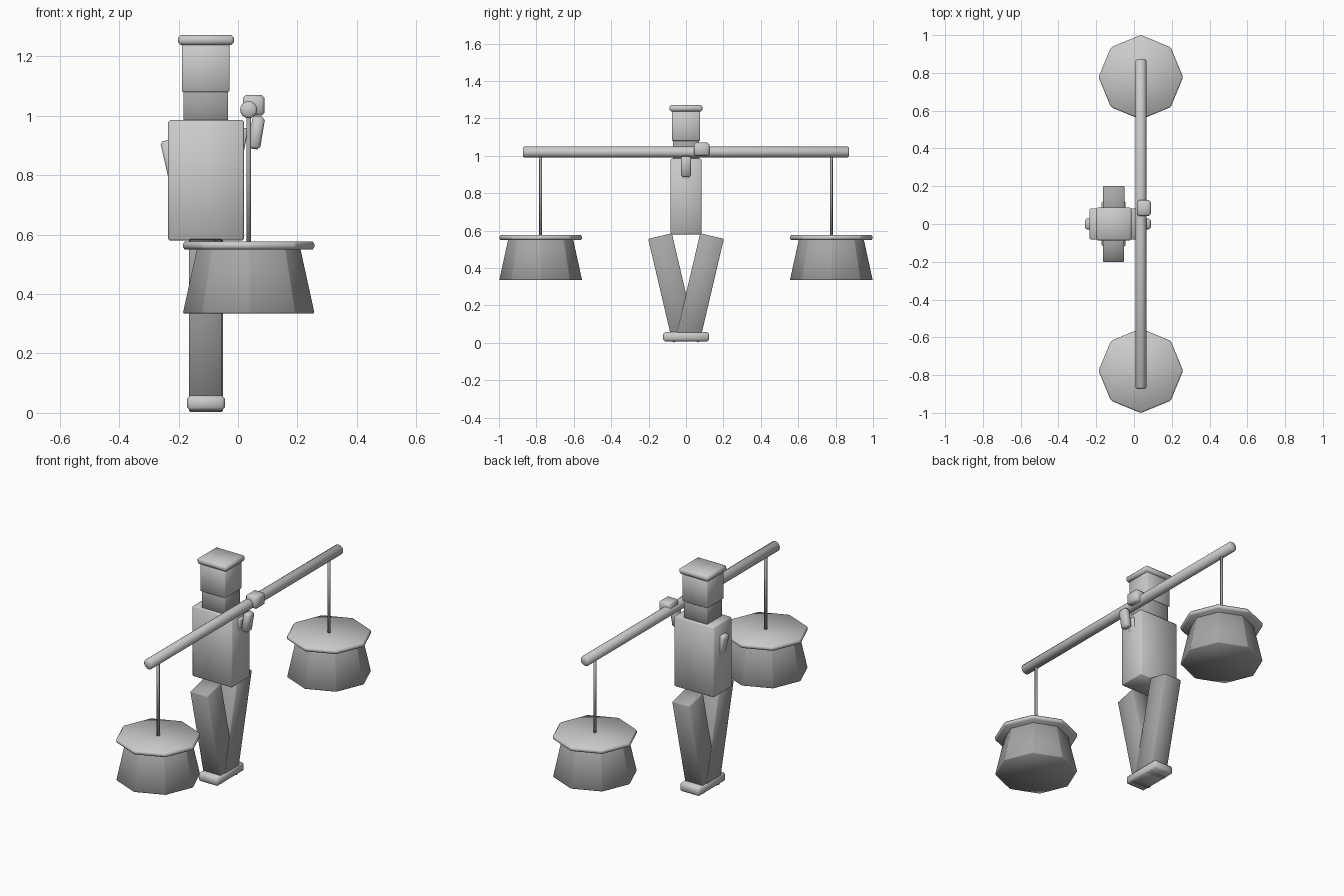
import bpy
from math import radians, atan2, hypot

if "Cube" in bpy.data.objects:
    bpy.data.objects.remove(bpy.data.objects["Cube"])

# Shades of grey: light (torso, pole, cap), medium (head, lids, feet), dark (legs, neck, buckets)
SHADES = {}
for key, v in (("light", 0.66), ("medium", 0.55), ("dark", 0.38)):
    SHADES[key] = bpy.data.materials.new(key + "_grey")
    SHADES[key].diffuse_color = (v, v, v, 1)


def finish(ob, name, shade, bevel):
    # One-step chamfer shaded smooth, giving soft gradients over the faces
    ob.name = name
    bpy.ops.object.transform_apply(location=False, rotation=False, scale=True)
    ob.data.materials.append(SHADES[shade])
    if bevel:
        m = ob.modifiers.new("bevel", 'BEVEL')
        m.width, m.segments = bevel, 1
        m.limit_method = 'ANGLE'
        m.angle_limit = radians(30)
    bpy.ops.object.shade_smooth()
    return ob


def box(name, lo, hi, shade, bevel):
    bpy.ops.mesh.primitive_cube_add(size=1, location=[(a + b) / 2 for a, b in zip(lo, hi)])
    ob = bpy.context.object
    ob.scale = [b - a for a, b in zip(lo, hi)]
    return finish(ob, name, shade, bevel)


def limb(name, a, b, sx, sy, shade, bevel):
    # Box running from point a to point b, tilted about x or y only
    bpy.ops.mesh.primitive_cube_add(size=1, location=[(p + q) / 2 for p, q in zip(a, b)])
    ob = bpy.context.object
    dx, dy, dz = (q - p for p, q in zip(a, b))
    ob.scale = (sx, sy, hypot(dx, dy, dz))
    ob = finish(ob, name, shade, bevel)
    ob.rotation_euler = (-atan2(dy, dz), atan2(dx, dz), 0)
    return ob


def cone(name, loc, r1, r2, depth, sides, shade, bevel=0.0, rot=(0, 0, 0)):
    bpy.ops.mesh.primitive_cone_add(vertices=sides, radius1=r1, radius2=r2,
                                    depth=depth, location=loc, rotation=rot)
    return finish(bpy.context.object, name, shade, bevel)


# Figure: torso, neck, head, cap
box("torso", (-0.235, -0.083, 0.58), (0.02, 0.083, 0.985), "light", 0.006)
box("neck", (-0.184, -0.07, 0.975), (-0.033, 0.07, 1.1), "dark", 0.003)
box("head", (-0.189, -0.075, 1.08), (-0.029, 0.075, 1.245), "medium", 0.003)
box("cap", (-0.202, -0.088, 1.237), (-0.013, 0.088, 1.272), "light", 0.01)

# Legs in a V, meeting in one foot block (slightly offset so they overlap cleanly)
for side, s in (("front", -1), ("back", 1)):
    limb(side + "_leg", (-0.108 + s * 0.001, s * 0.009, 0.017),
         (-0.108 + s * 0.001, s * 0.139, 0.571), 0.112, 0.13, "dark", 0.004)
box("foot", (-0.171, -0.122, 0.008), (-0.044, 0.124, 0.058), "medium", 0.01)

# Arms: one tucked against the body, one raised to the pole
limb("left_arm", (-0.195, 0, 0.74), (-0.235, 0, 0.918), 0.055, 0.056, "medium", 0.008)
limb("right_upper_arm", (-0.01, 0, 0.83), (0.015, 0, 0.96), 0.04, 0.056, "medium", 0.006)
limb("right_forearm", (0.053, 0, 0.888), (0.071, 0, 0.998), 0.042, 0.056, "medium", 0.01)
box("hand", (0.016, 0.042, 1.0), (0.089, 0.126, 1.07), "medium", 0.01)

# Carrying pole
X = 0.036
cone("pole", (X, 0, 1.02), 0.029, 0.029, 1.745, 16, "light", 0.008, (radians(90), 0, 0))

# Hanging ropes, flared octagonal buckets and lids
for side, s in (("front", -1), ("back", 1)):
    y = s * 0.777
    cone(side + "_rope", (X, y, 0.79), 0.008, 0.008, 0.44, 8, "dark")
    cone(side + "_bucket", (X, y, 0.447), 0.223, 0.174, 0.224, 8, "dark", 0.004)
    cone(side + "_lid", (X, y, 0.563), 0.224, 0.224, 0.026, 8, "medium", 0.008)

for m in bpy.data.materials:
    if m.users and not m.is_grease_pencil:
        m.use_nodes = True
        m.node_tree.nodes["Principled BSDF"].inputs["Base Color"].default_value = m.diffuse_color
